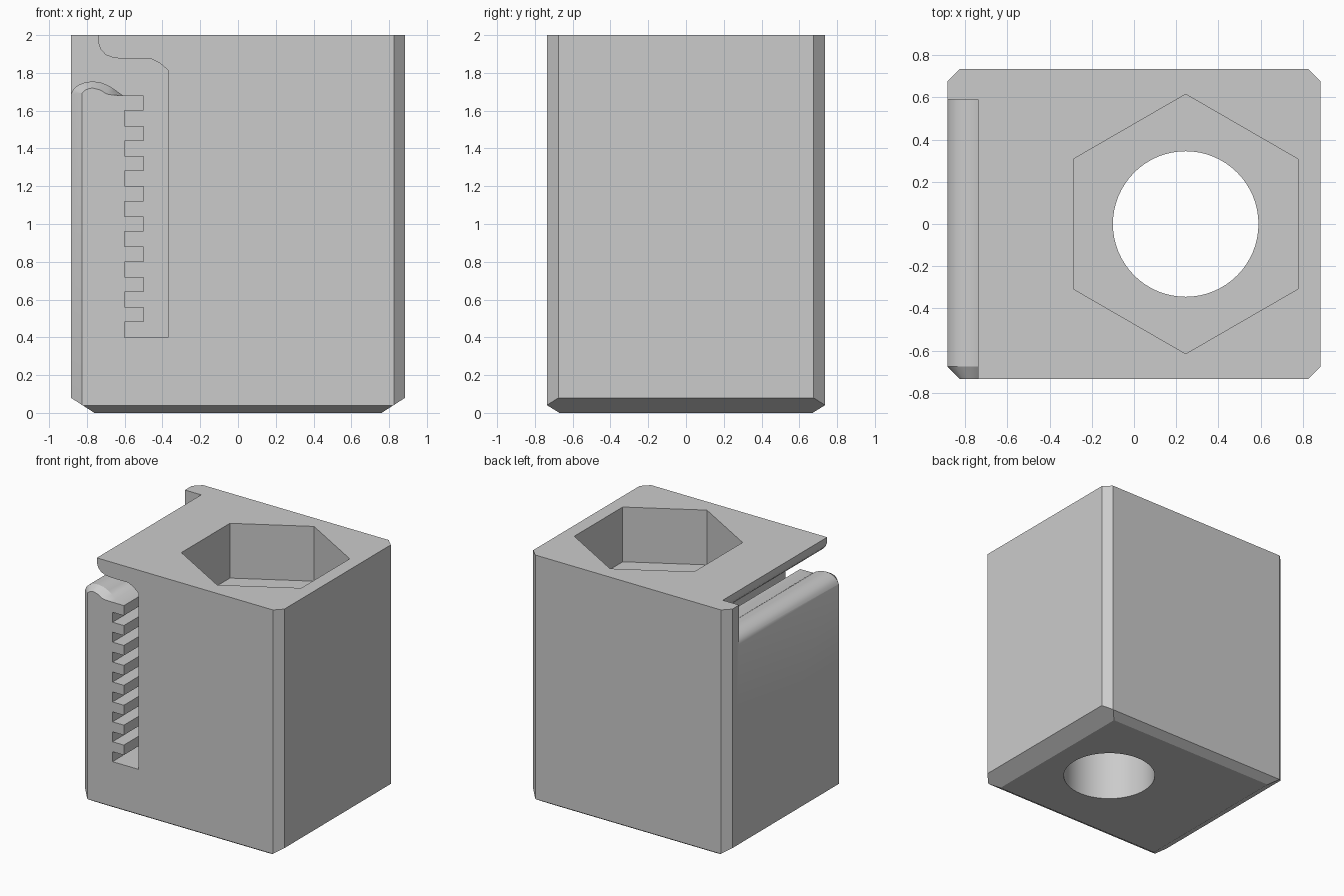
import bpy, bmesh
from math import radians, cos, sin, pi
from mathutils import Vector

default = bpy.data.objects.get("Cube")
if default:
    bpy.data.objects.remove(default, do_unlink=True)

HX, HY, H = 0.885, 0.735, 2.0      # half width, half depth, height
BORE_X = 0.245


def finish(bm, name):
    bmesh.ops.recalc_face_normals(bm, faces=bm.faces)
    mesh = bpy.data.meshes.new(name)
    bm.to_mesh(mesh)
    bm.free()
    obj = bpy.data.objects.new(name, mesh)
    bpy.context.collection.objects.link(obj)
    return obj


def loft(rings, name):
    """Closed solid through rings with equal point counts."""
    bm = bmesh.new()
    loops = [[bm.verts.new(p) for p in ring] for ring in rings]
    n = len(loops[0])
    for a, b in zip(loops, loops[1:]):
        for i in range(n):
            j = (i + 1) % n
            bm.faces.new((a[i], a[j], b[j], b[i]))
    bm.faces.new(loops[0])
    bm.faces.new(loops[-1])
    return finish(bm, name)


def prism(sides, radius, z0, z1, name):
    """Upright prism around the bore axis, with a corner towards +y."""
    ring = [(BORE_X + radius * sin(2 * pi * i / sides),
             radius * cos(2 * pi * i / sides)) for i in range(sides)]
    return loft([[(x, y, z) for x, y in ring] for z in (z0, z1)], name)


def slice_off(bm, point, normal):
    geom = bm.verts[:] + bm.edges[:] + bm.faces[:]
    cut = bmesh.ops.bisect_plane(bm, geom=geom, plane_co=point,
                                 plane_no=normal, clear_outer=True)
    edges = [e for e in cut["geom_cut"] if isinstance(e, bmesh.types.BMEdge)]
    bmesh.ops.contextual_create(bm, geom=edges)


# Block with chamfered upright and bottom edges
bm = bmesh.new()
bmesh.ops.create_cube(bm, size=1)
for v in bm.verts:
    v.co = Vector((v.co.x * 2 * HX, v.co.y * 2 * HY, (v.co.z + 0.5) * H))
for sx in (-1, 1):
    for sy in (-1, 1):
        slice_off(bm, (sx * HX, sy * (HY - 0.06), 0), (sx, sy, 0))
for s in (-1, 1):
    slice_off(bm, (s * HX, 0, 0.08), (s * 0.08, 0, -0.125))
    slice_off(bm, (0, s * HY, 0.04), (0, s * 0.04, -0.065))
block = finish(bm, "clamp_block")

# Belt channel: lip above, rounded hump below, toothed rack inside
lip = [(-1.0, 2.1), (-0.74, 2.1), (-0.74, 1.96), (-0.727, 1.925),
       (-0.70, 1.895), (-0.66, 1.88), (-0.61, 1.875), (-0.46, 1.875),
       (-0.415, 1.852), (-0.37, 1.815), (-0.37, 0.40)]
rack = []
for i in range(8):
    z = 0.40 + 0.16 * i
    rack += [(-0.6, z), (-0.6, z + 0.08), (-0.5, z + 0.08), (-0.5, z + 0.16)]
# the teeth join the rack face above them
rack = [p for k, p in enumerate(rack)]
hump = [(-0.61, 1.681), (-0.645, 1.706), (-0.68, 1.73), (-0.725, 1.749),
        (-0.77, 1.755), (-0.81, 1.75), (-0.847, 1.735), (-0.873, 1.712),
        (-0.887, 1.68), (-1.0, 1.68)]
hump_front = [(-0.61, 1.681), (-0.66, 1.682), (-0.695, 1.688),
              (-0.73, 1.71), (-0.77, 1.72), (-0.79, 1.717),
              (-0.81, 1.708), (-0.824, 1.695), (-0.832, 1.68), (-1.0, 1.68)]


def section(y, top):
    return [(x, y, z) for x, z in lip + rack + top]


cutters = [
    loft([section(0.59, hump), section(-HY + 0.06, hump),
          section(-HY, hump_front), section(-HY - 0.1, hump_front)],
         "belt_channel_cutter"),
    prism(6, 0.615, 1.56, 2.1, "hex_pocket_cutter"),
    prism(64, 0.345, -0.1, 1.8, "bore_cutter"),
]

for cutter in cutters:
    cutter.hide_render = True
    mod = block.modifiers.new(cutter.name, "BOOLEAN")
    mod.operation = "DIFFERENCE"
    mod.solver = "EXACT"
    mod.object = cutter

# Bake the cuts and discard the cutters
bpy.context.view_layer.update()
graph = bpy.context.evaluated_depsgraph_get()
mesh = bpy.data.meshes.new_from_object(block.evaluated_get(graph))
block.modifiers.clear()
block.data = mesh
mesh.name = "clamp_block"
for cutter in cutters:
    bpy.data.objects.remove(cutter, do_unlink=True)

# Single grey plastic
grey = bpy.data.materials.new("light_grey_plastic")
grey.use_nodes = True
colour = (0.6, 0.6, 0.6, 1)
grey.diffuse_color = colour
grey.node_tree.nodes["Principled BSDF"].inputs["Base Color"].default_value = colour
mesh.materials.clear()
mesh.materials.append(grey)

bpy.ops.object.select_all(action="DESELECT")
block.select_set(True)
bpy.context.view_layer.objects.active = block
bpy.ops.object.shade_smooth_by_angle(angle=radians(28))
